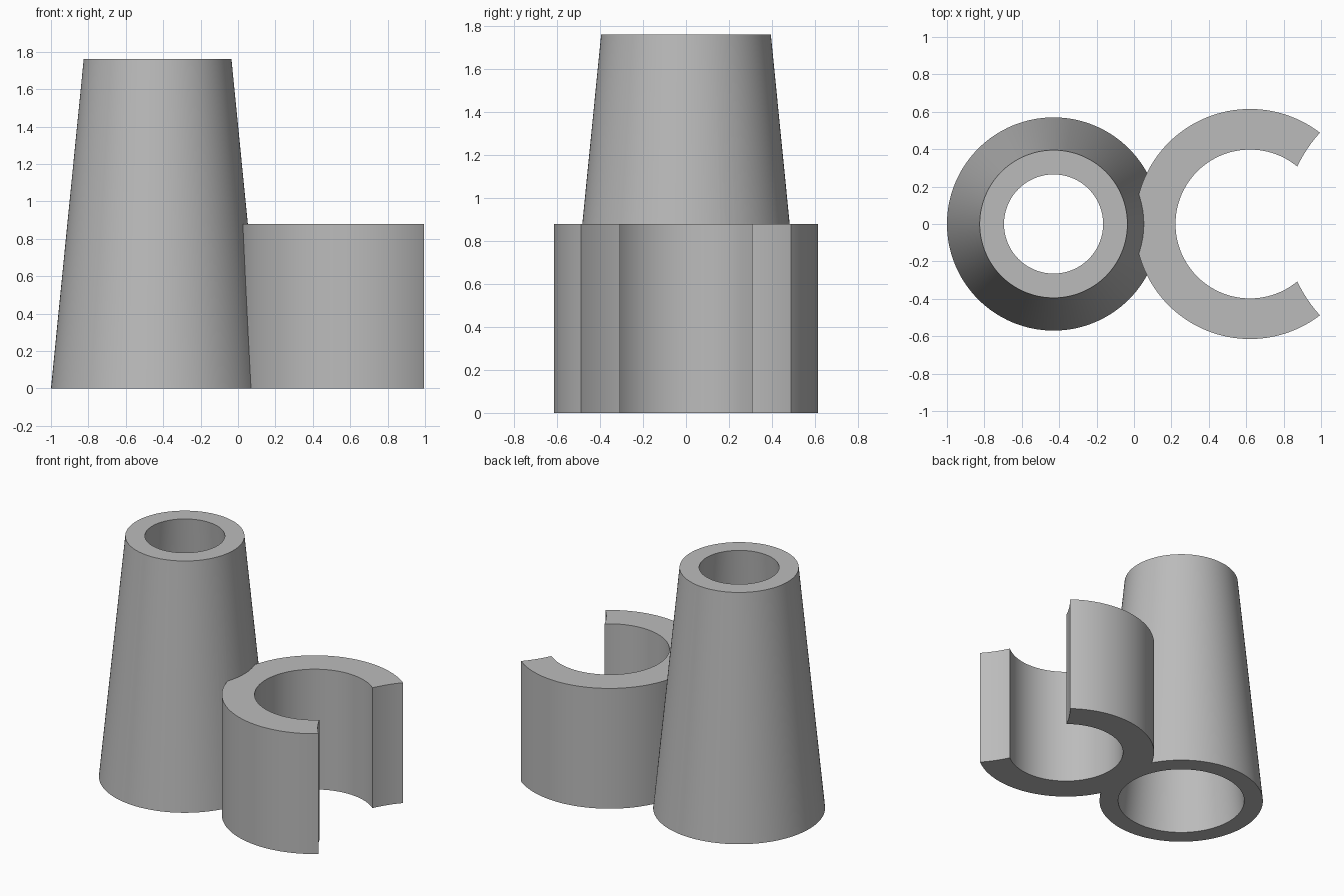
import bpy
import math

if "Cube" in bpy.data.objects:
    bpy.data.objects.remove(bpy.data.objects["Cube"], do_unlink=True)

TUBE_X, TUBE_H = -0.43, 1.76
CLIP_X, CLIP_H = 0.62, 0.88
R_BOTTOM, R_TOP, WALL = 0.57, 0.395, 0.13
OVER = 0.1  # how far cutters pass through the end faces
SLOPE = (R_BOTTOM - R_TOP) / TUBE_H

grey = bpy.data.materials.new("plain grey")
grey.use_nodes = True
colour = (0.5, 0.5, 0.5, 1)
grey.diffuse_color = colour
grey.node_tree.nodes["Principled BSDF"].inputs["Base Color"].default_value = colour


def frustum(name, x, r1, r2, z1, z2):
    bpy.ops.mesh.primitive_cone_add(vertices=128, radius1=r1, radius2=r2,
                                    depth=z2 - z1, location=(x, 0, (z1 + z2) / 2))
    obj = bpy.context.object
    obj.name = name
    obj.data.materials.append(grey)
    return obj


def combine(target, tool, operation):
    tool.hide_render = True
    mod = target.modifiers.new(operation.title(), 'BOOLEAN')
    mod.operation = operation
    mod.solver = 'EXACT'
    mod.object = tool
    bpy.context.view_layer.objects.active = target
    bpy.ops.object.modifier_apply(modifier=mod.name)
    bpy.data.objects.remove(tool, do_unlink=True)


# Tapered tube body fused with the clip's outer cylinder
body = frustum("tapered_tube_with_clip", TUBE_X, R_BOTTOM, R_TOP, 0, TUBE_H)
combine(body, frustum("clip_ring", CLIP_X, 0.615, 0.615, 0, CLIP_H), 'UNION')

# Tapered bore keeps an even wall along the tube
bore = frustum("tube_bore", TUBE_X, R_BOTTOM - WALL + SLOPE * OVER,
               R_TOP - WALL - SLOPE * OVER, -OVER, TUBE_H + OVER)
combine(body, bore, 'DIFFERENCE')

# Clip bore and the round-edged mouth
combine(body, frustum("clip_bore", CLIP_X, 0.398, 0.398, -OVER, CLIP_H + OVER), 'DIFFERENCE')
combine(body, frustum("clip_mouth", 1.53, 0.725, 0.725, -OVER, CLIP_H + OVER), 'DIFFERENCE')

# Smooth walls with crisp rims
bpy.ops.object.select_all(action='DESELECT')
body.select_set(True)
bpy.context.view_layer.objects.active = body
bpy.ops.object.shade_smooth_by_angle(angle=math.radians(30))
